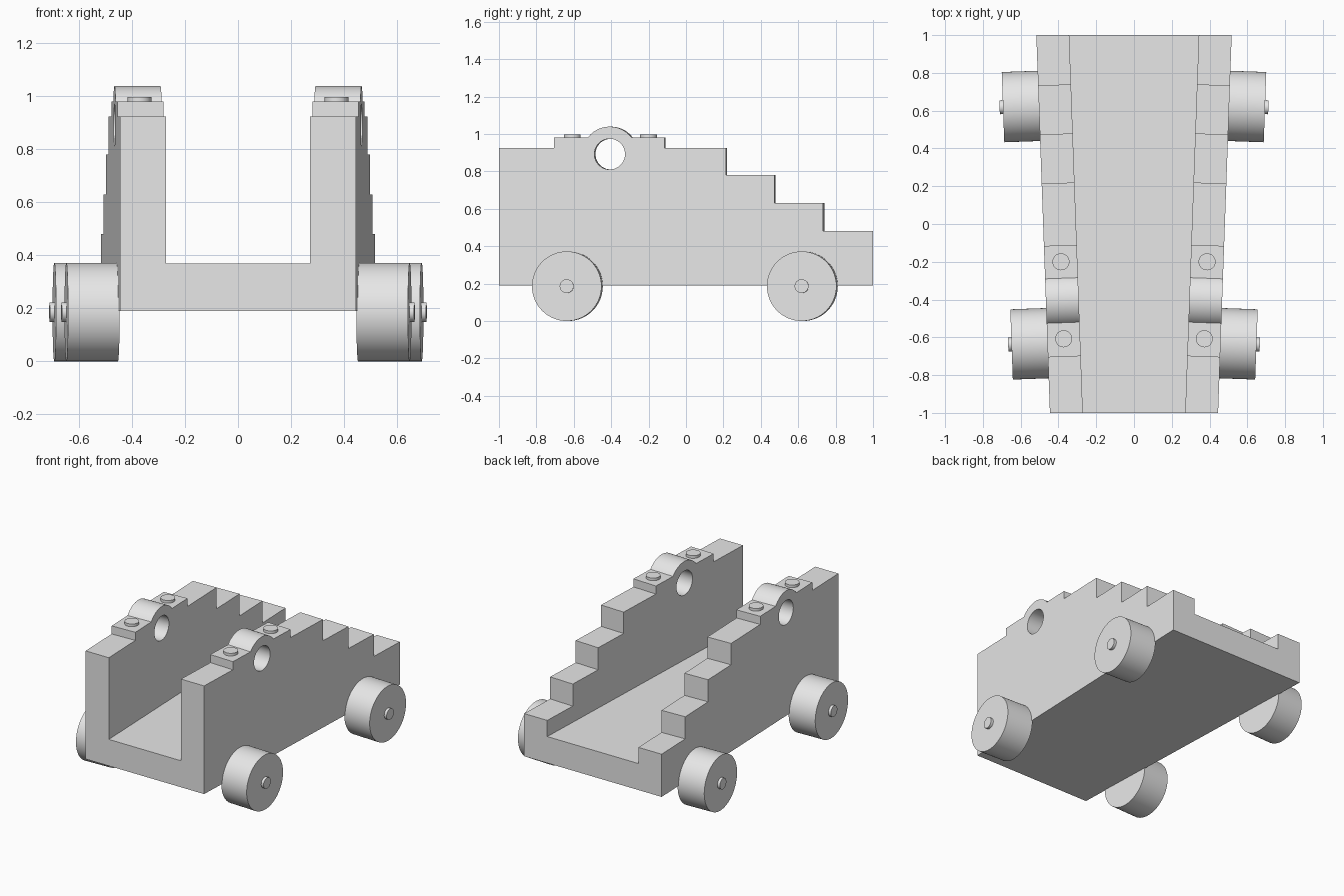
import bpy, bmesh, math
from mathutils import Vector, Matrix

if "Cube" in bpy.data.objects:
    bpy.data.objects.remove(bpy.data.objects["Cube"], do_unlink=True)

grey = bpy.data.materials.new("plain grey")
grey.use_nodes = True
grey.diffuse_color = (0.8, 0.8, 0.8, 1)
grey.node_tree.nodes["Principled BSDF"].inputs["Base Color"].default_value = (0.8, 0.8, 0.8, 1)

SLOPE = 0.036      # outward splay of the cheeks toward the back
INNER = 0.307      # inner cheek face at mid length
THICK = 0.174
BASE, DECK = 0.19, 0.37
HOLE_Y, HOLE_Z = -0.402, 0.892


def along(side):
    return Vector((side * SLOPE, 1, 0)).normalized()


def outward(side):
    return Vector((side, -SLOPE, 0)).normalized()


def point(side, v, n, z):
    """Position on a cheek: v along it, n outward from its inner face."""
    return Vector((side * INNER, 0, z)) + along(side) * v + outward(side) * n


def finish(name, bm):
    bmesh.ops.recalc_face_normals(bm, faces=bm.faces)
    mesh = bpy.data.meshes.new(name)
    bm.to_mesh(mesh)
    bm.free()
    mesh.materials.append(grey)
    ob = bpy.data.objects.new(name, mesh)
    bpy.context.collection.objects.link(ob)
    return ob


def activate(ob):
    bpy.ops.object.select_all(action='DESELECT')
    ob.select_set(True)
    bpy.context.view_layer.objects.active = ob


def smooth(ob):
    activate(ob)
    bpy.ops.object.shade_smooth_by_angle(angle=math.radians(30))


def prism(name, lower, upper):
    """Solid between two matching outlines."""
    bm = bmesh.new()
    a = [bm.verts.new(p) for p in lower]
    b = [bm.verts.new(p) for p in upper]
    bm.faces.new(a)
    bm.faces.new(b[::-1])
    for i in range(len(a)):
        j = (i + 1) % len(a)
        bm.faces.new((a[i], b[i], b[j], a[j]))
    return finish(name, bm)


def cylinder(name, start, axis, radius, length, segments=64):
    bm = bmesh.new()
    turn = axis.to_track_quat('Z', 'Y').to_matrix().to_4x4()
    bmesh.ops.create_cone(bm, cap_ends=True, segments=segments, radius1=radius,
                          radius2=radius, depth=length,
                          matrix=Matrix.Translation(start + axis * length / 2) @ turn)
    ob = finish(name, bm)
    smooth(ob)
    return ob


# Stepped cheek outline with a rounded trunnion boss
profile = [(-1, BASE), (1, BASE), (1, 0.48)]
for y, low, high in ((0.74, 0.48, 0.63), (0.48, 0.63, 0.78),
                     (0.22, 0.78, 0.925), (-0.11, 0.925, 0.98)):
    profile += [(y, low), (y, high)]
boss = 0.147
a0 = math.asin((0.98 - HOLE_Z) / boss)
for i in range(25):
    a = a0 + (math.pi - 2 * a0) * i / 24
    profile.append((HOLE_Y + boss * math.cos(a), HOLE_Z + boss * math.sin(a)))
profile += [(-0.70, 0.98), (-0.70, 0.925), (-1, 0.925)]


def outline(side, n):
    pts = []
    for v, z in profile:
        p = point(side, v, n, z)
        if abs(v) == 1:                      # square off both ends
            p.x += side * SLOPE * (v - p.y)
            p.y = v
        pts.append(p)
    return pts


for side, label in ((1, "left"), (-1, "right")):
    out = outward(side)
    # Cheek with trunnion hole
    cheek = prism(label + "_cheek", outline(side, 0), outline(side, THICK))
    cutter = cylinder("hole_cutter", point(side, HOLE_Y, -0.1, HOLE_Z), out, 0.082, 0.4)
    cutter.hide_render = True
    cut = cheek.modifiers.new("hole", 'BOOLEAN')
    cut.operation, cut.solver, cut.object = 'DIFFERENCE', 'EXACT', cutter
    activate(cheek)
    bpy.ops.object.modifier_apply(modifier=cut.name)
    bpy.data.objects.remove(cutter, do_unlink=True)
    smooth(cheek)

    # Bolt heads either side of the boss
    for place, v in (("front", -0.605), ("back", -0.197)):
        cylinder(f"{label}_{place}_bolt", point(side, v, THICK / 2, 0.97),
                 Vector((0, 0, 1)), 0.045, 0.028, 32)

    # Wheels with axle ends
    for place, v in (("front", -0.625), ("back", 0.632)):
        cylinder(f"{label}_{place}_wheel", point(side, v, THICK - 0.005, 0.186),
                 out, 0.186, 0.195)
        cylinder(f"{label}_{place}_axle_end", point(side, v, 0.35, 0.186),
                 out, 0.037, 0.032, 32)

# Tapered bed between the cheeks
corners = [(sx * (INNER + SLOPE * y), y) for sx, y in ((-1, -1), (1, -1), (1, 1), (-1, 1))]
prism("bed", [(x, y, BASE) for x, y in corners], [(x, y, DECK) for x, y in corners])
